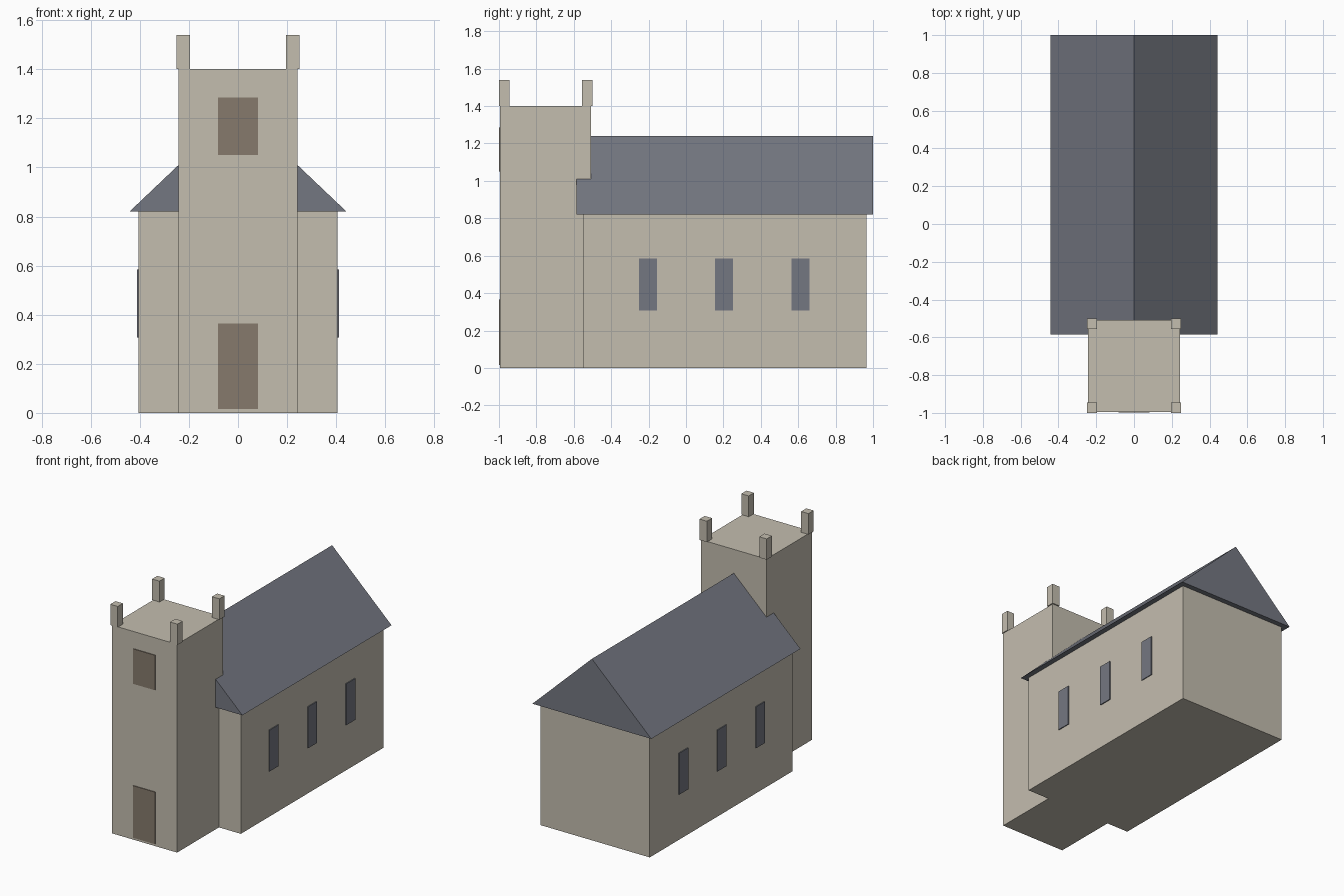
import bpy

cube = bpy.data.objects.get("Cube")
if cube:
    bpy.data.objects.remove(cube, do_unlink=True)


def material(name, rgb):
    m = bpy.data.materials.new(name)
    m.use_nodes = True
    color = (*rgb, 1)
    m.diffuse_color = color
    m.node_tree.nodes["Principled BSDF"].inputs["Base Color"].default_value = color
    return m


stone = material("pale stone", (0.55, 0.51, 0.43))
slate = material("slate grey", (0.175, 0.185, 0.22))
wood = material("brown wood", (0.24, 0.195, 0.15))


def prism(name, outline, y0, y1, mat):
    """Extrude an x-z outline (counter-clockwise from the front) along y."""
    n = len(outline)
    verts = [(x, y, z) for y in (y0, y1) for x, z in outline]
    faces = [tuple(range(n)), tuple(reversed(range(n, 2 * n)))]
    faces += [(i, i + n, (i + 1) % n + n, (i + 1) % n) for i in range(n)]
    mesh = bpy.data.meshes.new(name)
    mesh.from_pydata(verts, [], faces)
    mesh.materials.append(mat)
    obj = bpy.data.objects.new(name, mesh)
    bpy.context.collection.objects.link(obj)
    return obj


def box(name, x0, x1, y0, y1, z0, z1, mat):
    return prism(name, [(x0, z0), (x1, z0), (x1, z1), (x0, z1)], y0, y1, mat)


# Main masses
nave_x, tower_x, tower_front, tower_back = 0.406, 0.243, -0.994, -0.508
box("nave", -nave_x, nave_x, -0.55, 0.965, 0, 0.82, stone)
box("tower", -tower_x, tower_x, tower_front, tower_back, 0, 1.4, stone)
prism("nave_roof", [(-0.442, 0.82), (0.442, 0.82), (0, 1.24)], -0.585, 1.0, slate)

# Corner pinnacles, slightly proud of the tower walls
size = 0.055
for side, x in (("right", -0.25), ("left", 0.25 - size)):
    for end, y in (("front", -1.0), ("back", -0.5 - size)):
        box(f"pinnacle_{end}_{side}", x, x + size, y, y + size, 1.4, 1.54, stone)

# Door and belfry panel
for name, z0, z1 in (("door", 0.015, 0.365), ("belfry_panel", 1.05, 1.285)):
    box(name, -0.081, 0.081, tower_front - 0.005, tower_front + 0.002, z0, z1, wood)

# Nave windows on both sides
for side, s in (("right", -1), ("left", 1)):
    x0, x1 = sorted((s * (nave_x - 0.002), s * (nave_x + 0.006)))
    for i, y in enumerate((-0.204, 0.204, 0.612)):
        box(f"window_{side}_{i + 1}", x0, x1, y - 0.048, y + 0.048, 0.307, 0.585, slate)
